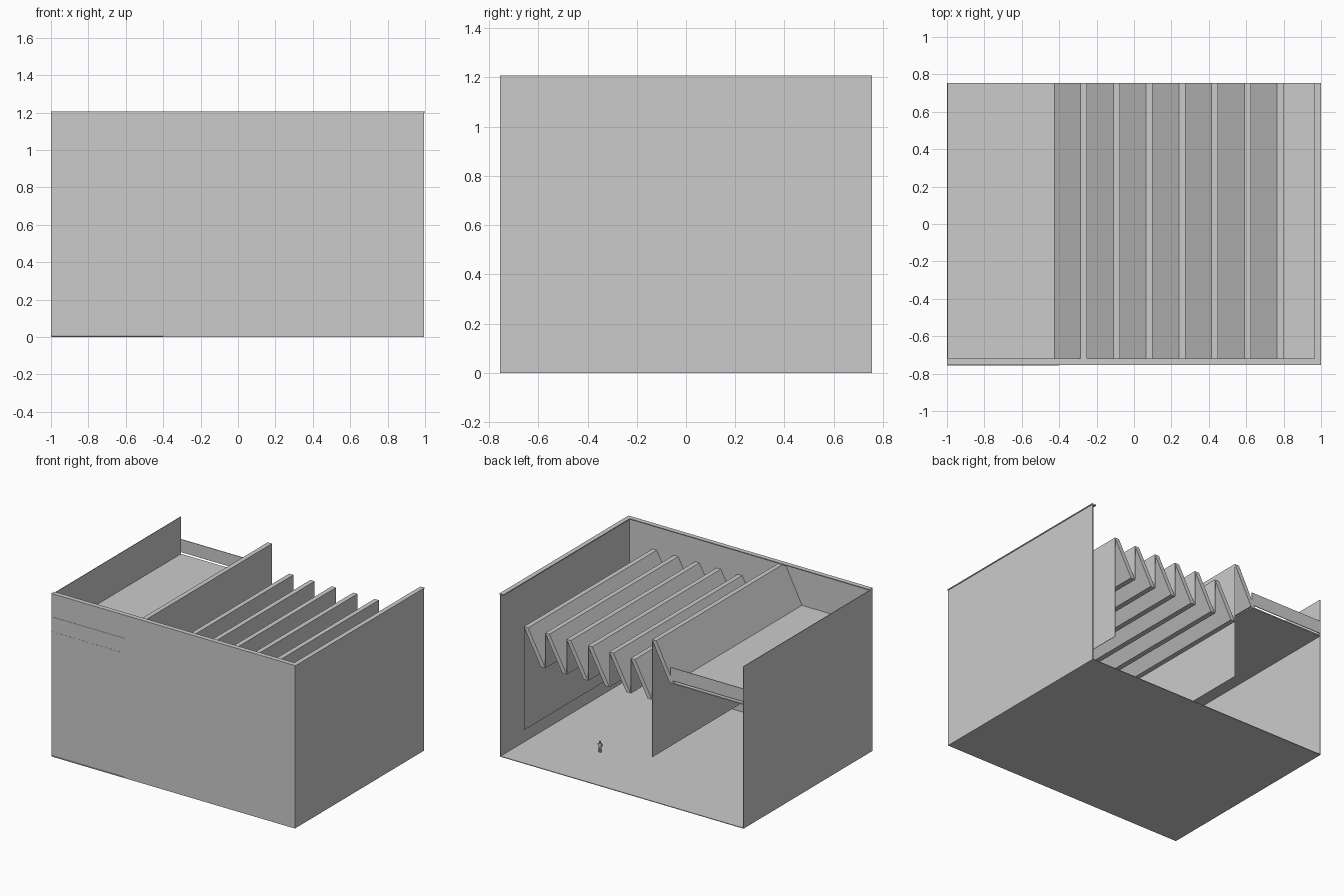
import bpy

if "Cube" in bpy.data.objects:
    bpy.data.objects.remove(bpy.data.objects["Cube"])

Y0, Y1 = -0.755, 0.755      # front and open back
T = 0.005                   # sheet thickness


def mesh_object(name, verts, faces):
    me = bpy.data.meshes.new(name)
    me.from_pydata(verts, [], faces)
    me.validate()
    ob = bpy.data.objects.new(name, me)
    bpy.context.collection.objects.link(ob)
    return ob


def extrude_y(name, profile, y0=Y0, y1=Y1):
    """Closed prism from a counter-clockwise (from the front) x-z profile."""
    n = len(profile)
    verts = [(x, y, z) for y in (y0, y1) for x, z in profile]
    faces = [tuple(range(n)), tuple(reversed(range(n, 2 * n)))]
    faces += [(i, i + n, (i + 1) % n + n, (i + 1) % n) for i in range(n)]
    return mesh_object(name, verts, faces)


def box(name, x0, x1, y0, y1, z0, z1):
    return extrude_y(name, [(x0, z0), (x1, z0), (x1, z1), (x0, z1)], y0, y1)


# Outer shell, open at the back and top
box("floor", -1, 0.995, Y0, Y1, 0, T)
box("left_wall", -1, -1 + T, Y0, Y1, T, 1.2)
box("right_wall", 0.99, 0.995, Y0, Y1, T, 1.2)
box("front_wall", -0.40, 0.995, Y0, Y0 + T, 0, 1.2)
box("front_wall_left_panel", -1, -0.40, Y0 + 0.001, Y0 + T, 0.008, 1.2)

# Coping along the front and right walls
box("front_coping", -1, 1, Y0, -0.72, 1.2, 1.207)
box("right_coping", 0.965, 1, -0.72, Y1, 1.2, 1.207)

# Raised gallery with its railings
box("gallery_floor", -1, -0.40, Y0, Y1, 0.917, 0.925)
for name, y in (("front_railing", Y0 - 0.001), ("back_railing", Y1 - T)):
    box(name, -1, -0.40, y, y + T, 0.94, 1.035)

# Sawtooth roof: leaning slabs with upright panels between them
CAP, RUN, STEP = 0.035, 0.14, 0.175
for i in range(7):
    ridge = 0.80 - i * STEP
    top, low, panel_low = 1.015, 0.755, 0.755
    if i == 0:
        panel_low = 0.25            # long wall on the right
    elif i == 6:
        top, low, panel_low = 1.2, 0.925, 0.33   # tall tooth beside gallery
    extrude_y(f"roof_slab_{i + 1}", [
        (ridge - CAP - RUN, low), (ridge - RUN, low),
        (ridge, top), (ridge - CAP, top)])
    box(f"upright_panel_{i + 1}", ridge - 0.003, ridge, Y0, Y1, panel_low, top)

# Small scale figure standing on the floor
px, py = 0.48, 0.32
box("figure_left_leg", px - 0.010, px - 0.002, py - 0.005, py + 0.005, T, 0.042)
box("figure_right_leg", px + 0.002, px + 0.010, py - 0.005, py + 0.005, T, 0.042)
box("figure_body", px - 0.010, px + 0.010, py - 0.006, py + 0.006, 0.042, 0.072)
box("figure_arms", px - 0.020, px + 0.020, py - 0.004, py + 0.004, 0.058, 0.066)
box("figure_head", px - 0.005, px + 0.005, py - 0.005, py + 0.005, 0.074, 0.088)
